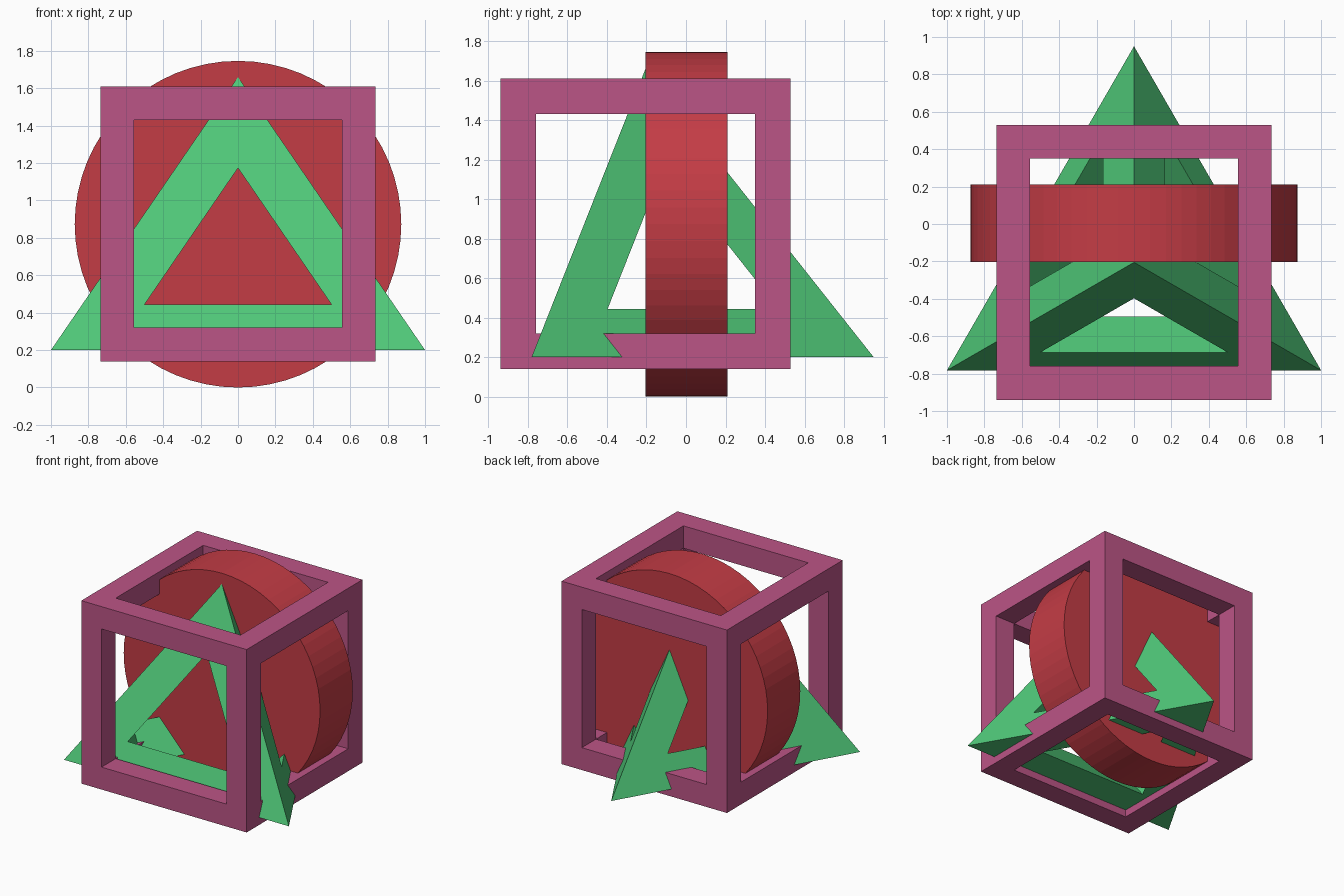
import bpy, bmesh
from math import radians, sqrt
from mathutils import Vector, Matrix

if "Cube" in bpy.data.objects:
    bpy.data.objects.remove(bpy.data.objects["Cube"])


def finish(name, bm, color):
    bmesh.ops.recalc_face_normals(bm, faces=bm.faces)
    mesh = bpy.data.meshes.new(name)
    bm.to_mesh(mesh)
    bm.free()
    obj = bpy.data.objects.new(name, mesh)
    bpy.context.collection.objects.link(obj)
    mat = bpy.data.materials.new(name + "_color")
    mat.diffuse_color = (*color, 1)
    mat.use_nodes = True
    mat.node_tree.nodes["Principled BSDF"].inputs["Base Color"].default_value = mat.diffuse_color
    mesh.materials.append(mat)
    return obj


def open_frame(name, corners, faces, inset, inner, color):
    """Solid edge frame: every face gets a hole, joined across each edge.
    inset(face centre, corner) places hole corners; inner(corner) the inside
    bar corner, or None for a straight chamfer between neighbouring holes."""
    bm = bmesh.new()
    outer = [bm.verts.new(c) for c in corners]
    core = [bm.verts.new(inner(c)) for c in corners] if inner else None
    edges, around = {}, {}
    for face in faces:
        centre = sum((corners[i] for i in face), Vector()) / len(face)
        hole = {i: bm.verts.new(inset(centre, corners[i])) for i in face}
        for a, b in zip(face, face[1:] + face[:1]):
            bm.faces.new((outer[a], outer[b], hole[b], hole[a]))
            if core:
                bm.faces.new((hole[a], hole[b], core[b], core[a]))
            edges.setdefault(tuple(sorted((a, b))), []).append(hole)
        for i in face:
            around.setdefault(i, []).append(hole[i])
    if not core:
        for (a, b), (h, k) in edges.items():
            bm.faces.new((h[a], h[b], k[b], k[a]))
        for ring in around.values():
            bm.faces.new(ring)
    return finish(name, bm, color)


# Upright disc
bm = bmesh.new()
bmesh.ops.create_cone(bm, cap_ends=True, segments=64, radius1=0.873,
                      radius2=0.873, depth=0.415,
                      matrix=Matrix.Translation((0, 0.003, 0.873))
                      @ Matrix.Rotation(radians(90), 4, 'X'))
finish("disc", bm, (0.55, 0.045, 0.06))

# Open cube frame with square bars
mid, half, opening = Vector((0, -0.205, 0.875)), 0.735, 0.555
cube = [mid + half * Vector((x, y, z))
        for x in (-1, 1) for y in (-1, 1) for z in (-1, 1)]
sides = [[0, 1, 3, 2], [4, 5, 7, 6], [0, 1, 5, 4],
         [2, 3, 7, 6], [0, 2, 6, 4], [1, 3, 7, 5]]
ratio = opening / half
open_frame("cube_frame", cube, sides,
           lambda c, v: c + (v - c) * ratio,
           lambda v: mid + (v - mid) * ratio, (0.50, 0.09, 0.24))

# Open three-sided pyramid with half-size holes in each face
pyramid = [Vector((-1, -0.782, 0.2)), Vector((1, -0.782, 0.2)),
           Vector((0, -0.782 + sqrt(3), 0.2)), Vector((0, -0.205, 1.66))]
open_frame("pyramid_frame", pyramid,
           [[0, 1, 2], [0, 1, 3], [1, 2, 3], [2, 0, 3]],
           lambda c, v: (c + v) / 2, None, (0.08, 0.58, 0.19))
